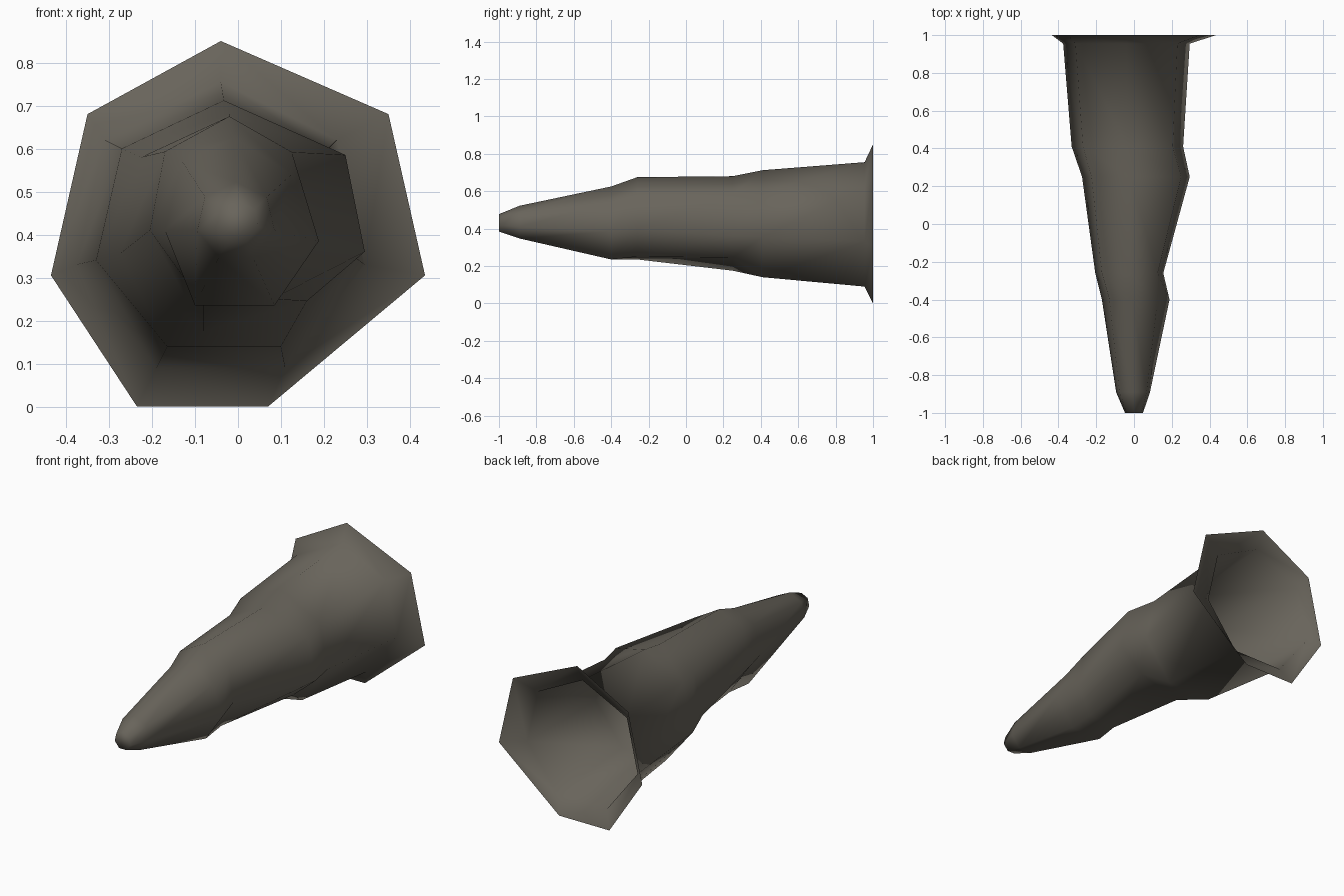
import bpy, bmesh, math

if "Cube" in bpy.data.objects:
    bpy.data.objects.remove(bpy.data.objects["Cube"])

SIDES = 7

# rough heptagon cross-sections (x, z), clockwise from the top seen from the front
sections = [
    (1.0, [(-.04, .85), (.35, .68), (.435, .305), (.07, 0), (-.235, 0), (-.435, .305), (-.35, .68)]),
    (.955, [(-.04, .755), (.23, .62), (.295, .33), (.11, .09), (-.19, .09), (-.375, .33), (-.31, .62)]),
    (.41, [(-.033, .712), (.205, .595), (.26, .355), (.10, .14), (-.165, .14), (-.33, .34), (-.27, .60)]),
    (.25, [(-.02, .68), (.25, .585), (.295, .36), (.16, .245), (-.08, .175), (-.275, .355), (-.225, .58)]),
    (-.26, [(-.02, .675), (.125, .592), (.155, .40), (.08, .25), (-.08, .235), (-.205, .41), (-.17, .593)]),
    (-.40, [(-.01, .625), (.125, .54), (.188, .385), (.085, .235), (-.10, .235), (-.17, .41), (-.13, .57)]),
]


def round_section(cx, cz, r):
    """Regular heptagon for the blunt tip."""
    return [(cx + r * math.sin(2 * math.pi * i / SIDES),
             cz + r * math.cos(2 * math.pi * i / SIDES)) for i in range(SIDES)]


sections.append((-.89, round_section(-.005, .43, .092)))
sections.append((-1.0, round_section(0, .428, .049)))

# spike: hollow lofted shell, open at the flared back, closed at the tip
bm = bmesh.new()
rings = [[bm.verts.new((x, y, z)) for x, z in pts] for y, pts in sections]
for a, b in zip(rings, rings[1:]):
    for i in range(SIDES):
        j = (i + 1) % SIDES
        bm.faces.new((a[i], a[j], b[j], b[i]))
bm.faces.new(rings[-1])
bmesh.ops.recalc_face_normals(bm, faces=bm.faces)
# make sure the tip faces forward, so the outside is outside
bm.faces.ensure_lookup_table()
if bm.faces[-1].normal.y > 0:
    bmesh.ops.reverse_faces(bm, faces=bm.faces)
for f in bm.faces:
    f.smooth = True

mesh = bpy.data.meshes.new("rock_spike")
bm.to_mesh(mesh)
bm.free()
spike = bpy.data.objects.new("rock_spike", mesh)
bpy.context.collection.objects.link(spike)

# stone colour
stone = bpy.data.materials.new("grey_brown_stone")
stone.diffuse_color = (.14, .128, .105, 1)
stone.use_nodes = True
stone.node_tree.nodes["Principled BSDF"].inputs["Base Color"].default_value = stone.diffuse_color
mesh.materials.append(stone)
